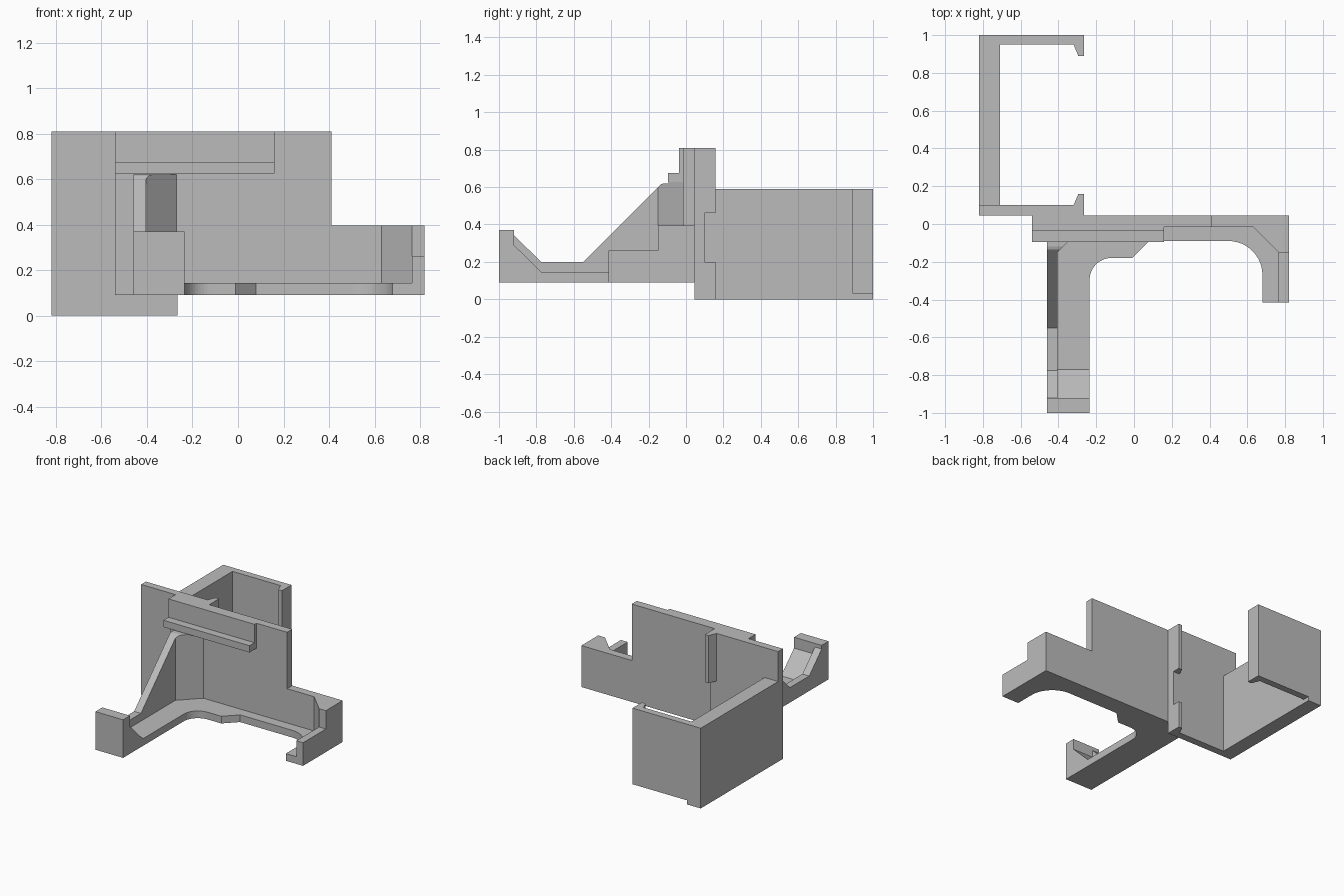
import bpy, bmesh, math
from mathutils import Vector

cube = bpy.data.objects.get("Cube")
if cube:
    bpy.data.objects.remove(cube, do_unlink=True)

grey = bpy.data.materials.new("plain_grey")
grey.use_nodes = True
COLOUR = (0.5, 0.5, 0.5, 1)
grey.diffuse_color = COLOUR
grey.node_tree.nodes["Principled BSDF"].inputs["Base Color"].default_value = COLOUR


def prism(name, outline, axis, lo, hi):
    """Extrude a 2D outline along an axis: X takes (y, z), Y (x, z), Z (x, y)."""
    place = {"X": lambda a, b: (lo, a, b),
             "Y": lambda a, b: (a, lo, b),
             "Z": lambda a, b: (a, b, lo)}[axis]
    bm = bmesh.new()
    face = bm.faces.new([bm.verts.new(place(a, b)) for a, b in outline])
    out = bmesh.ops.extrude_face_region(bm, geom=[face], use_keep_orig=True)
    step = Vector([(hi - lo) * (axis == k) for k in "XYZ"])
    bmesh.ops.translate(bm, vec=step,
                        verts=[g for g in out["geom"] if isinstance(g, bmesh.types.BMVert)])
    bmesh.ops.recalc_face_normals(bm, faces=bm.faces)
    mesh = bpy.data.meshes.new(name)
    bm.to_mesh(mesh)
    bm.free()
    mesh.materials.append(grey)
    obj = bpy.data.objects.new(name, mesh)
    bpy.context.collection.objects.link(obj)
    return obj


def box(name, x, y, z):
    return prism(name, [(x[0], y[0]), (x[1], y[0]), (x[1], y[1]), (x[0], y[1])], "Z", *z)


def arc(cx, cy, r, start, end, n=12):
    return [(cx + r * math.cos(math.radians(start + (end - start) * i / n)),
             cy + r * math.sin(math.radians(start + (end - start) * i / n)))
            for i in range(n + 1)]


BOTTOM, FLOOR = 0.09, 0.143      # floor plate heights
FACE, REAR = -0.015, 0.045       # main plate front and back
ARM_L, ARM_R = -0.46, 0.82       # outer sides of the two arms
RAIL_L, RAIL_R = -0.405, 0.765   # inner sides of the rails
INNER_L = -0.235                 # inner side of the long arm

# Upright plate with a lower right end
prism("main_plate", [(-0.54, BOTTOM), (ARM_R, BOTTOM), (ARM_R, 0.395), (0.41, 0.395),
                     (0.41, 0.81), (-0.54, 0.81)], "Y", FACE, REAR)

# Stepped ledge on the plate front
prism("ledge", [(FACE, 0.625), (-0.095, 0.625), (-0.095, 0.675), (-0.037, 0.675),
                (-0.037, 0.81), (FACE, 0.81)], "X", -0.54, 0.16)

# Floor plate with both arms and rounded inside corners
floor = [(ARM_L, FACE), (ARM_L, -1), (INNER_L, -1)]
floor += arc(-0.12, -0.295, 0.115, 180, 90)
floor += [(-0.01, -0.18), (0.08, -0.09)]
floor += arc(0.5, -0.27, 0.18, 90, 0)
floor += [(0.68, -0.415), (ARM_R, -0.415), (ARM_R, FACE)]
prism("floor_plate", floor, "Z", BOTTOM, FLOOR)

# Sloped rail of the long arm, with the corner gusset trimmed to plan
rail = prism("long_arm_rail", [(-1, FLOOR), (-1, 0.37), (-0.92, 0.37), (-0.92, 0.343),
                               (-0.775, 0.2), (-0.55, 0.2), (-0.135, 0.615), (-0.12, 0.62),
                               (FACE, 0.62), (FACE, FLOOR)], "X", ARM_L, -0.2)
plan = prism("rail_plan_cutter", [(-0.6, -1.1), (RAIL_L, -1.1), (RAIL_L, -0.15),
                                  (-0.27, FACE), (-0.27, 0.1), (-0.6, 0.1)], "Z", 0, 1)
plan.hide_render = True
plan.hide_viewport = True
trim = rail.modifiers.new("trim", "BOOLEAN")
trim.operation = "INTERSECT"
trim.solver = "EXACT"
trim.object = plan
bpy.context.view_layer.objects.active = rail
bpy.ops.object.modifier_apply(modifier="trim")
bpy.data.objects.remove(plan, do_unlink=True)

# Raised end stop of the long arm
prism("long_arm_end_stop", [(-1, FLOOR), (-1, 0.37), (-0.92, 0.37), (-0.92, 0.29),
                            (-0.77, FLOOR)], "X", RAIL_L, INNER_L)

# Stepped rail and gusset of the short arm
prism("short_arm_rail", [(-0.415, FLOOR), (-0.415, 0.26), (-0.15, 0.26), (-0.15, 0.395),
                         (FACE, 0.395), (FACE, FLOOR)], "X", RAIL_R, ARM_R)
prism("short_arm_gusset", [(0.63, FACE), (RAIL_R, -0.15), (RAIL_R, FACE)],
      "Z", FLOOR, 0.395)

# Three-sided rear bracket
END = -0.265
box("bracket_front_wall", (-0.82, END), (REAR, 0.1), (0, 0.81))
box("bracket_side_wall", (-0.82, -0.71), (0.1, 1), (0, 0.59))
box("bracket_back_wall", (-0.71, END), (0.95, 1), (0.03, 0.59))


# Clip lips on the free ends of the bracket
def lip(name, wall_y, tip_y, lo, hi):
    prism(name, [(-0.32, wall_y), (-0.295, tip_y), (END, tip_y), (END, wall_y)], "Z", lo, hi)


lip("front_lower_lip", 0.1, 0.158, 0, 0.2)
lip("front_upper_lip", 0.1, 0.158, 0.46, 0.81)
lip("back_lip", 0.95, 0.89, 0.03, 0.59)
